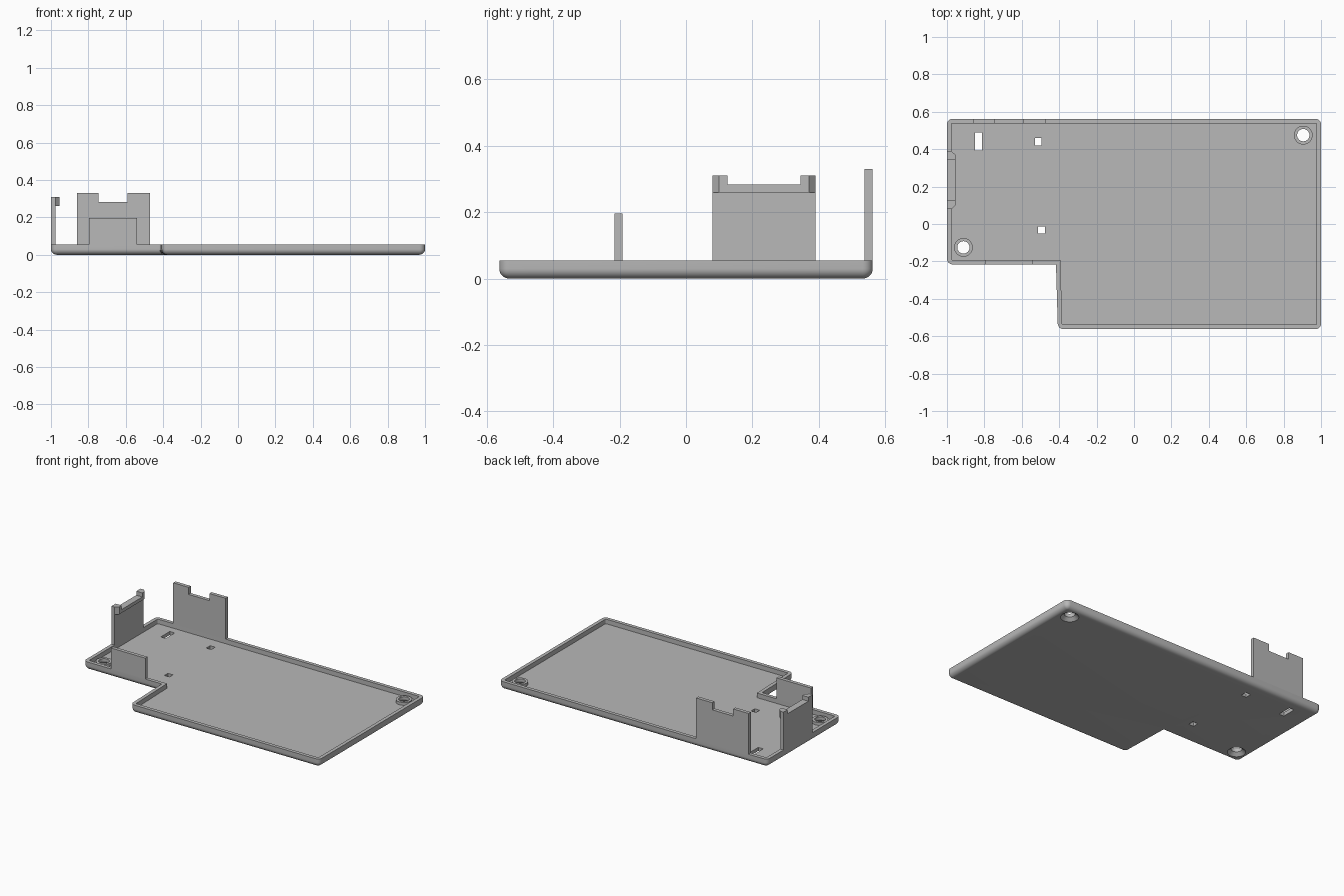
import bpy
import bmesh
from math import cos, sin, pi, radians
from mathutils import Vector

cube = bpy.data.objects.get("Cube")
if cube:
    bpy.data.objects.remove(cube)

grey = bpy.data.materials.new("plain grey")
grey.use_nodes = True
grey.diffuse_color = (0.48, 0.48, 0.48, 1)
grey.node_tree.nodes["Principled BSDF"].inputs["Base Color"].default_value = grey.diffuse_color

WALL = 0.024
RIM = 0.055
FLOOR = 0.024
ROUND = 0.03
BACK = 0.5625
STEP = -0.216


def loft(name, rings, closed=False):
    """Skin matching rings of points; cap the ends, or join last to first."""
    bm = bmesh.new()
    loops = [[bm.verts.new(p) for p in ring] for ring in rings]
    n = len(loops[0])
    pairs = list(zip(loops, loops[1:]))
    if closed:
        pairs.append((loops[-1], loops[0]))
    else:
        bm.faces.new(loops[0])
        bm.faces.new(loops[-1])
    for a, b in pairs:
        for i in range(n):
            j = (i + 1) % n
            bm.faces.new((a[i], a[j], b[j], b[i]))
    bmesh.ops.recalc_face_normals(bm, faces=bm.faces)
    mesh = bpy.data.meshes.new(name)
    bm.to_mesh(mesh)
    bm.free()
    mesh.materials.append(grey)
    obj = bpy.data.objects.new(name, mesh)
    bpy.context.collection.objects.link(obj)
    return obj


def smooth(obj):
    bpy.ops.object.select_all(action="DESELECT")
    obj.select_set(True)
    bpy.context.view_layer.objects.active = obj
    bpy.ops.object.shade_smooth_by_angle(angle=radians(35))


def lathe(name, centre, profile, closed=False):
    angles = [2 * pi * i / 40 for i in range(40)]
    rings = [[(centre[0] + r * cos(a), centre[1] + r * sin(a), z) for a in angles]
             for r, z in profile]
    return loft(name, rings, closed)


def cut(target, cutter):
    mod = target.modifiers.new("cut", "BOOLEAN")
    mod.operation = "DIFFERENCE"
    mod.solver = "EXACT"
    mod.object = cutter
    cutter.hide_render = True
    bpy.context.view_layer.objects.active = target
    bpy.ops.object.modifier_apply(modifier=mod.name)
    bpy.data.objects.remove(cutter)


# L-shaped outline, counter-clockwise
outline = [Vector(p) for p in ((-1, STEP), (-0.417, STEP), (-0.407, -BACK),
                               (1, -BACK), (1, BACK), (-1, BACK))]


def outline_ring(inset, z):
    """Outline moved inwards, with rounded corners, at height z."""
    points = []
    for i, p in enumerate(outline):
        u = (p - outline[i - 1]).normalized()
        v = (outline[(i + 1) % len(outline)] - p).normalized()
        nu, nv = Vector((-u.y, u.x)), Vector((-v.y, v.x))
        mitre = (nu + nv) / (1 + nu.dot(nv))
        corner = p + mitre * inset
        concave = u.cross(v) < 0
        r = 0.003 if concave else max(ROUND - inset, 0.003)
        start, end = corner - u * r, corner + v * r
        for k in range(7):
            t = k / 6
            # conic blend close to a circular arc
            w = (1 - t) ** 2, 1.414 * t * (1 - t), t * t
            q = (start * w[0] + corner * w[1] + end * w[2]) / sum(w)
            points.append((q.x, q.y, z))
    return points


# Tray with rounded lower edge, rim and recessed floor
arc = [k * pi / 16 for k in range(9)]
section = [(ROUND * (1 - sin(a)), ROUND * (1 - cos(a))) for a in arc]
section += [(0, RIM), (WALL, RIM), (WALL, FLOOR)]
tray = loft("tray", [outline_ring(i, z) for i, z in section])

# Slots through the floor
for x, y, w, d in ((-0.832, 0.44, 0.037, 0.096), (-0.512, 0.44, 0.037, 0.042),
                   (-0.494, -0.033, 0.037, 0.038)):
    corners = [(-1, -1), (1, -1), (1, 1), (-1, 1)]
    cut(tray, loft("slot_cutter", [[(x + sx * w / 2, y + sy * d / 2, z) for sx, sy in corners]
                                   for z in (-0.05, 0.1)]))

# Screw holes, countersunk from below, with raised bosses
for side, centre in (("left", (0.905, 0.475)), ("right", (-0.912, -0.125))):
    cut(tray, lathe("screw_cutter", centre,
                    [(0.057, -0.001), (0.033, 0.021), (0.033, 0.1)]))
    boss = lathe(side + "_screw_boss", centre,
                 [(0.033, 0.022), (0.05, 0.022), (0.05, 0.043), (0.033, 0.043)], True)
    smooth(boss)
smooth(tray)


def notched(a, b, low, top, na, nb, nz):
    """Rectangle with a notch in its upper edge."""
    return [(a, low), (b, low), (b, top), (nb, top), (nb, nz),
            (na, nz), (na, top), (a, top)]


# Back tab
back = notched(-0.86, -0.47, RIM, 0.33, -0.745, -0.59, 0.282)
loft("back_tab", [[(x, y, z) for x, z in back] for y in (BACK - WALL, BACK)])

# Front tab
front = [(-0.797, RIM), (-0.54, RIM), (-0.54, 0.196), (-0.797, 0.196)]
loft("front_tab", [[(x, y, z) for x, z in front] for y in (STEP, STEP + WALL)])

# Right tab with a tapered inner lip
side = notched(0.08, 0.39, RIM, 0.31, 0.125, 0.345, 0.283)
loft("right_tab", [[(x, y, z) for y, z in side] for x in (-1, WALL - 1)])
lip = [(x, notched(a, b, 0.26, 0.31, 0.125, 0.345, 0.283))
       for x, a, b in ((WALL - 1, 0.08, 0.39), (-0.955, 0.1, 0.37))]
loft("right_tab_lip", [[(x, y, z) for y, z in shape] for x, shape in lip])
